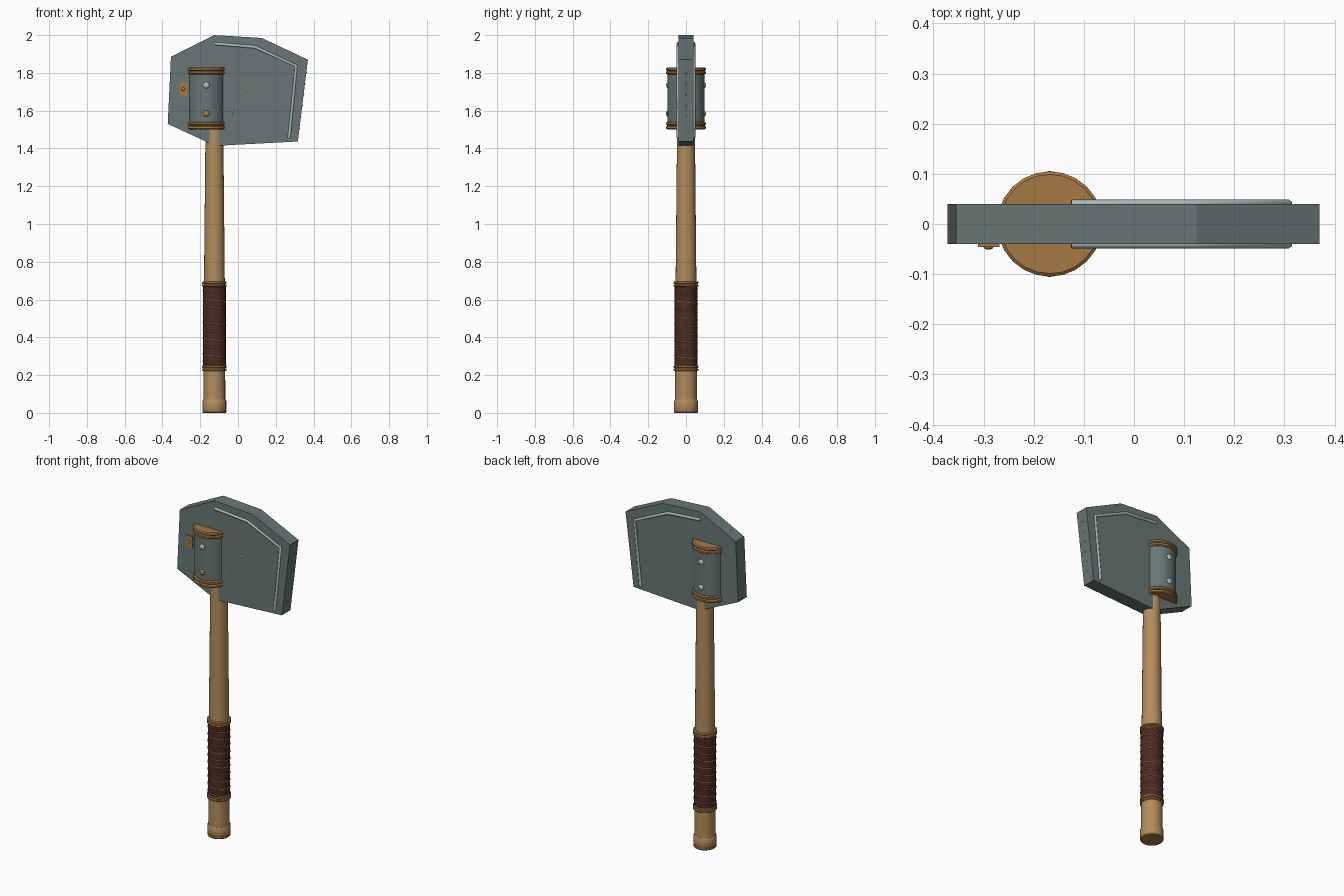
import bpy, bmesh, math
from mathutils import Vector

if "Cube" in bpy.data.objects:
    bpy.data.objects.remove(bpy.data.objects["Cube"])


def material(name, r, g, b):
    m = bpy.data.materials.new(name)
    m.use_nodes = True
    m.diffuse_color = (r, g, b, 1)
    m.node_tree.nodes["Principled BSDF"].inputs["Base Color"].default_value = (r, g, b, 1)
    return m


STEEL = material("grey green steel", 0.135, 0.185, 0.18)
BRIGHT = material("bright steel", 0.42, 0.50, 0.50)
WOOD = material("warm wood", 0.45, 0.265, 0.105)
BRASS = material("aged brass", 0.38, 0.19, 0.055)
LEATHER = material("dark leather", 0.07, 0.024, 0.015)

HANDLE_X, SOCKET_X, HALF = -0.125, -0.168, 0.04


def finish(bm, name, mat, smooth=True):
    bmesh.ops.recalc_face_normals(bm, faces=bm.faces)
    me = bpy.data.meshes.new(name)
    bm.to_mesh(me)
    bm.free()
    me.materials.append(mat)
    ob = bpy.data.objects.new(name, me)
    bpy.context.collection.objects.link(ob)
    if smooth:
        bpy.ops.object.select_all(action="DESELECT")
        ob.select_set(True)
        bpy.context.view_layer.objects.active = ob
        bpy.ops.object.shade_smooth_by_angle(angle=math.radians(35))
    return ob


def lathe(name, x, profile, mat, sides=24):
    """Closed turned part from (radius, height) pairs."""
    bm = bmesh.new()
    rings = []
    for r, z in profile:
        rings.append([bm.verts.new((x + r * math.cos(a), r * math.sin(a), z))
                      for a in (math.tau * i / sides for i in range(sides))])
    for low, high in zip(rings, rings[1:]):
        for i in range(sides):
            j = (i + 1) % sides
            bm.faces.new((low[i], low[j], high[j], high[i]))
    bm.faces.new(rings[0])
    bm.faces.new(rings[-1])
    return finish(bm, name, mat)


def band(name, x, r, z, height, mat, bulge=0.006):
    h = height / 2
    return lathe(name, x, [(r, z - h), (r + bulge, z - h * 0.5),
                           (r + bulge, z + h * 0.5), (r, z + h)], mat)


def slab(name, outline, y0, y1, mat):
    """Flat plate from an (x, z) outline."""
    bm = bmesh.new()
    face = bm.faces.new([bm.verts.new((x, y0, z)) for x, z in outline])
    moved = bmesh.ops.extrude_face_region(bm, geom=[face])["geom"]
    bmesh.ops.translate(bm, vec=(0, y1 - y0, 0),
                        verts=[v for v in moved if isinstance(v, bmesh.types.BMVert)])
    return finish(bm, name, mat, smooth=False)


def stud(name, loc, r, mat, depth=0.5):
    bm = bmesh.new()
    bmesh.ops.create_uvsphere(bm, u_segments=12, v_segments=8, radius=r)
    bmesh.ops.scale(bm, vec=(1, depth, 1), verts=bm.verts)
    bmesh.ops.translate(bm, vec=loc, verts=bm.verts)
    return finish(bm, name, mat)


def tube(name, points, r, mat, resolution=1):
    cu = bpy.data.curves.new(name, "CURVE")
    cu.dimensions = "3D"
    cu.bevel_depth, cu.bevel_resolution, cu.use_fill_caps = r, resolution, True
    sp = cu.splines.new("POLY")
    sp.points.add(len(points) - 1)
    for p, co in zip(sp.points, points):
        p.co = (*co, 1)
    cu.materials.append(mat)
    ob = bpy.data.objects.new(name, cu)
    bpy.context.collection.objects.link(ob)


# Blade
slab("blade", [(-0.355, 1.885), (-0.125, 2.0), (0.125, 1.985), (0.37, 1.87),
               (0.317, 1.437), (-0.095, 1.415), (-0.155, 1.43), (-0.372, 1.53)],
     -HALF, HALF, STEEL)

# Bright trim on both blade faces
trim = [(-0.125, 1.955), (0.09, 1.937), (0.308, 1.838), (0.27, 1.455)]
for side, y in (("front", -HALF), ("back", HALF)):
    tube(side + "_blade_trim", [(x, y, z) for x, z in trim], 0.009, BRIGHT)

# Tiny nicks along the cutting edge
top, bottom = Vector((0.369, 0, 1.86)), Vector((0.318, 0, 1.45))
for i in range(6):
    stud("edge_nick", top.lerp(bottom, (i + 1) / 7), 0.004, BRIGHT, 1)

# Socket with double bands and rivets
lathe("socket", SOCKET_X, [(0.097, 1.503), (0.097, 1.825)], STEEL)
for z in (1.511, 1.531, 1.801, 1.82):
    band("socket_band", SOCKET_X, 0.099, z, 0.019, BRASS)
for side in (-1, 1):
    for z in (1.735, 1.585):
        brass = side < 0 and z < 1.6
        stud("socket_rivet", (SOCKET_X, side * 0.097, z), 0.017, BRASS if brass else BRIGHT)

# Brass tag and specks on the front face
slab("brass_tag", [(-0.311, 1.678), (-0.268, 1.678), (-0.268, 1.75), (-0.311, 1.75)],
     -0.046, -HALF, BRASS)
stud("tag_rivet", (-0.29, -0.046, 1.714), 0.01, BRASS)
for x, z in ((0.045, 1.715), (-0.03, 1.595)):
    stud("face_speck", (x, -HALF, z), 0.009, BRASS, 0.2)

# Handle and pommel
lathe("handle", HANDLE_X, [(0.058, 0.05), (0.057, 0.3), (0.055, 0.7), (0.047, 1.52)], WOOD)
lathe("pommel", HANDLE_X, [(0.060, 0.013), (0.063, 0.02), (0.063, 0.062), (0.059, 0.07)], WOOD)
lathe("pommel_base", HANDLE_X, [(0.06, 0.0), (0.063, 0.004), (0.063, 0.014)], BRASS)

# Leather grip with spiral cord and end bands
lathe("grip_wrap", HANDLE_X, [(0.0605, 0.24), (0.0605, 0.68)], LEATHER)
TURNS, STEPS = 10, 24
cord = []
for i in range(TURNS * STEPS + 1):
    a = -math.tau * i / STEPS
    cord.append((HANDLE_X + 0.0605 * math.cos(a), 0.0605 * math.sin(a),
                 0.25 + 0.42 * i / (TURNS * STEPS)))
tube("grip_cord", cord, 0.003, BRASS, 0)
for z in (0.229, 0.244, 0.674, 0.689):
    band("grip_band", HANDLE_X, 0.06, z, 0.014, BRASS, 0.005)
